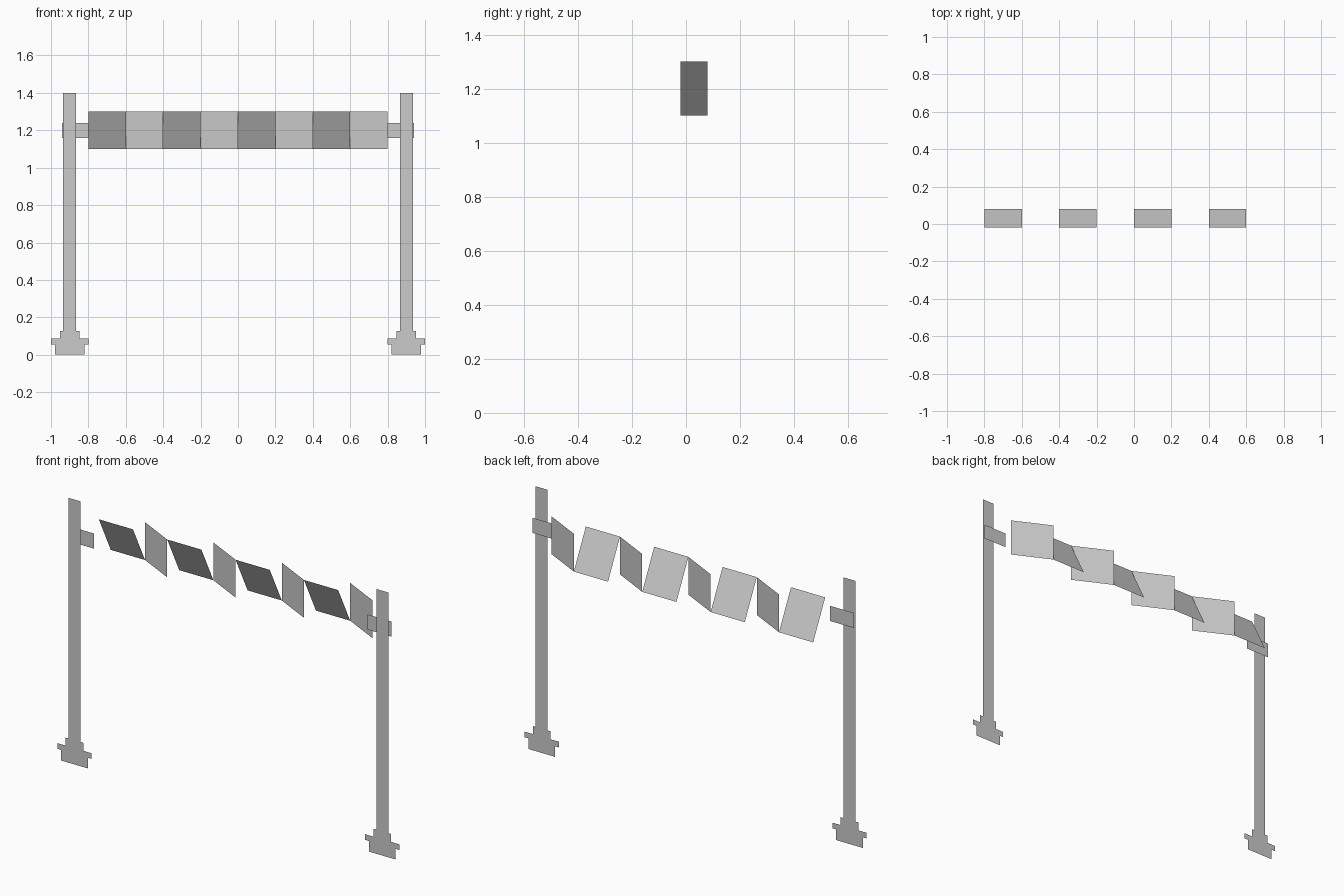
import bpy

cube = bpy.data.objects.get("Cube")
if cube:
    bpy.data.objects.remove(cube, do_unlink=True)

grey = bpy.data.materials.new("light_grey")
grey.use_nodes = True
colour = (0.6, 0.6, 0.6, 1)
grey.diffuse_color = colour
grey.node_tree.nodes["Principled BSDF"].inputs["Base Color"].default_value = colour

POST_Y, BRACKET_Y = -0.08, -0.06
FRONT, BACK = -0.02, 0.08
LOW, HIGH = 1.1, 1.3
WIDTH = 0.2


def sheet(name, points):
    """A single flat polygon as its own object."""
    mesh = bpy.data.meshes.new(name)
    mesh.from_pydata(points, [], [list(range(len(points)))])
    mesh.materials.append(grey)
    obj = bpy.data.objects.new(name, mesh)
    bpy.context.collection.objects.link(obj)
    return obj


# Stepped post outline: half widths and heights, from the ground up
profile = [(0.078, 0), (0.078, 0.056), (0.1, 0.056), (0.1, 0.086),
           (0.052, 0.086), (0.052, 0.128), (0.035, 0.128), (0.035, 1.4)]

for side, s in (("left", 1), ("right", -1)):
    # Post with its stepped foot
    outline = profile + [(-w, z) for w, z in reversed(profile)]
    sheet(side + "_post", [(s * 0.9 + w, POST_Y, z) for w, z in outline])
    # Bracket behind the post
    a, b = sorted((s * 0.8, s * 0.94))
    sheet(side + "_bracket", [(a, BRACKET_Y, 1.16), (b, BRACKET_Y, 1.16),
                              (b, BRACKET_Y, 1.24), (a, BRACKET_Y, 1.24)])

# Zigzag banner: a leaning panel, then an upright panel turned back to the front
for i in range(4):
    a = -0.8 + 2 * WIDTH * i
    b, c = a + WIDTH, a + 2 * WIDTH
    sheet(f"leaning_panel_{i + 1}", [(a, BACK, LOW), (b, BACK, LOW),
                                     (b, FRONT, HIGH), (a, FRONT, HIGH)])
    sheet(f"turned_panel_{i + 1}", [(b, BACK, LOW), (c, FRONT, LOW),
                                    (c, FRONT, HIGH), (b, BACK, HIGH)])
